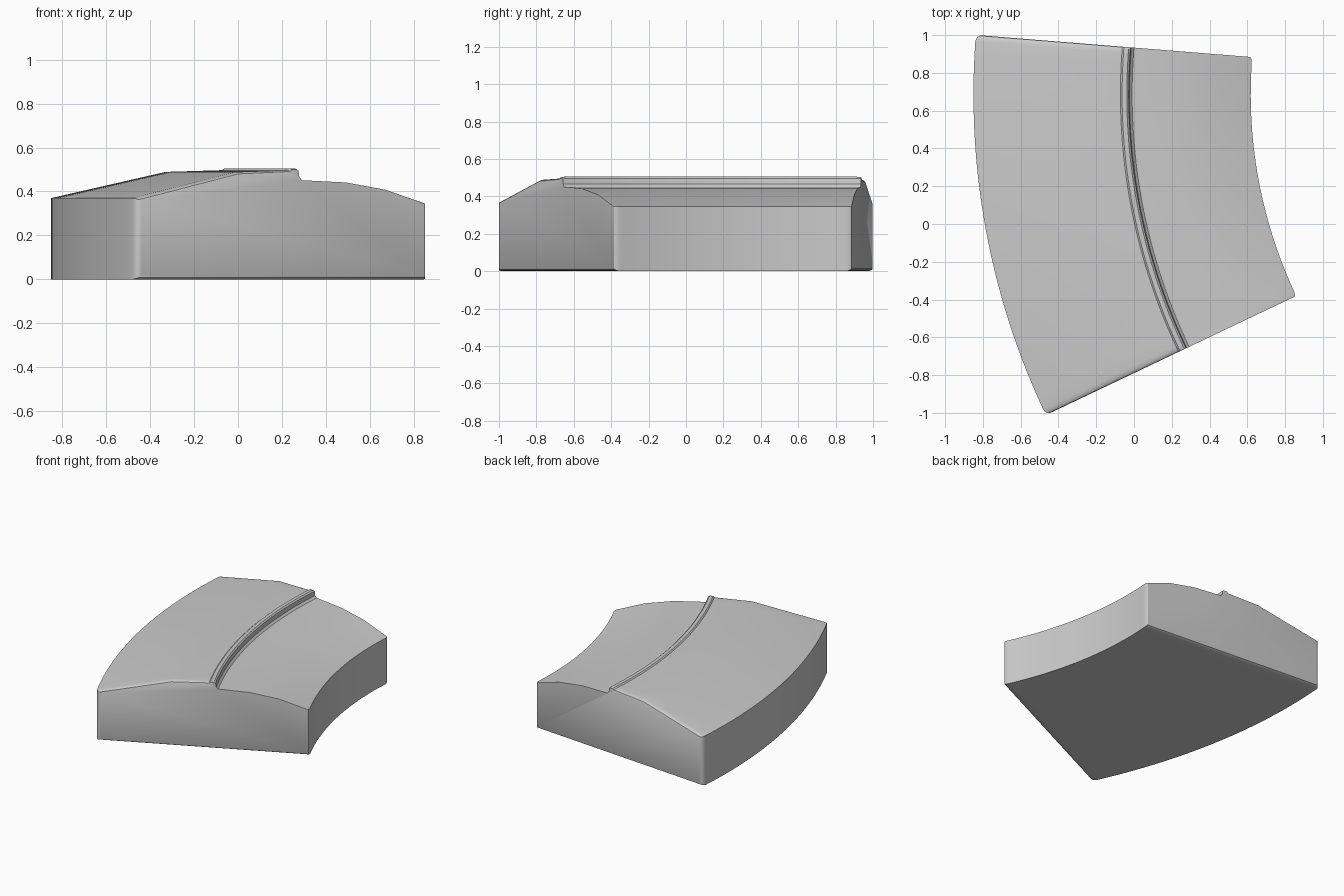
import bpy, bmesh, math

if "Cube" in bpy.data.objects:
    bpy.data.objects.remove(bpy.data.objects["Cube"])

CX, CY = 3.10, 0.686                       # centre of the sweep
A0, A1 = math.radians(-4.57), math.radians(25.45)
EDGE = 0.035                               # length of the rounded end rim
STEPS, ROUND = 28, 4

# Cross-section: radius, height, then inset (dr, dz) reached at the end faces
PROFILE = [
    (3.950, 0.000, -0.030, 0.015),         # outer bottom
    (3.950, 0.370, -0.030, -0.012),        # outer top
    (3.430, 0.489, 0, -0.015),             # knee
    (3.172, 0.497, 0, -0.010),
    (3.163, 0.505, 0, -0.006),             # raised bead
    (3.138, 0.505, 0, -0.006),
    (3.128, 0.496, 0, -0.003),
    (3.124, 0.465, 0, 0),                  # step down
    (3.110, 0.451, 0, 0),
    (2.890, 0.441, 0, 0),                  # inner slope
    (2.690, 0.408, 0, 0),
    (2.482, 0.345, 0.012, 0),              # inner top
    (2.482, 0.000, 0.012, 0.015),          # inner bottom
]


def section(bm, angle, inset, back):
    """One ring of the sweep; back = arc length pulled in from the end."""
    ring = []
    for r, z, dr, dz in PROFILE:
        rr, a = r + dr * inset, angle + back / r
        ring.append(bm.verts.new((CX - rr * math.cos(a),
                                  CY - rr * math.sin(a), z + dz * inset)))
    return ring


bm = bmesh.new()
rings = []
quarter = [i / ROUND * math.pi / 2 for i in range(ROUND + 1)]
# Rounded rim at the rear end
for t in quarter:
    rings.append(section(bm, A0, 1 - math.sin(t), EDGE * (1 - math.cos(t))))
# Main sweep
for i in range(1, STEPS):
    f = i / STEPS
    rings.append(section(bm, A0 + (A1 - A0) * f, 0, EDGE * (1 - 2 * f)))
# Rounded rim at the front end
for t in reversed(quarter):
    rings.append(section(bm, A1, 1 - math.sin(t), -EDGE * (1 - math.cos(t))))

n = len(PROFILE)
for a, b in zip(rings, rings[1:]):
    for j in range(n):
        k = (j + 1) % n
        bm.faces.new((a[j], a[k], b[k], b[j]))
bm.faces.new(rings[0])
bm.faces.new(rings[-1])
bmesh.ops.recalc_face_normals(bm, faces=bm.faces)

mesh = bpy.data.meshes.new("curved_block")
bm.to_mesh(mesh)
bm.free()
block = bpy.data.objects.new("curved_block", mesh)
bpy.context.collection.objects.link(block)
bpy.context.view_layer.objects.active = block
block.select_set(True)
bpy.ops.object.shade_smooth_by_angle(angle=math.radians(30))
